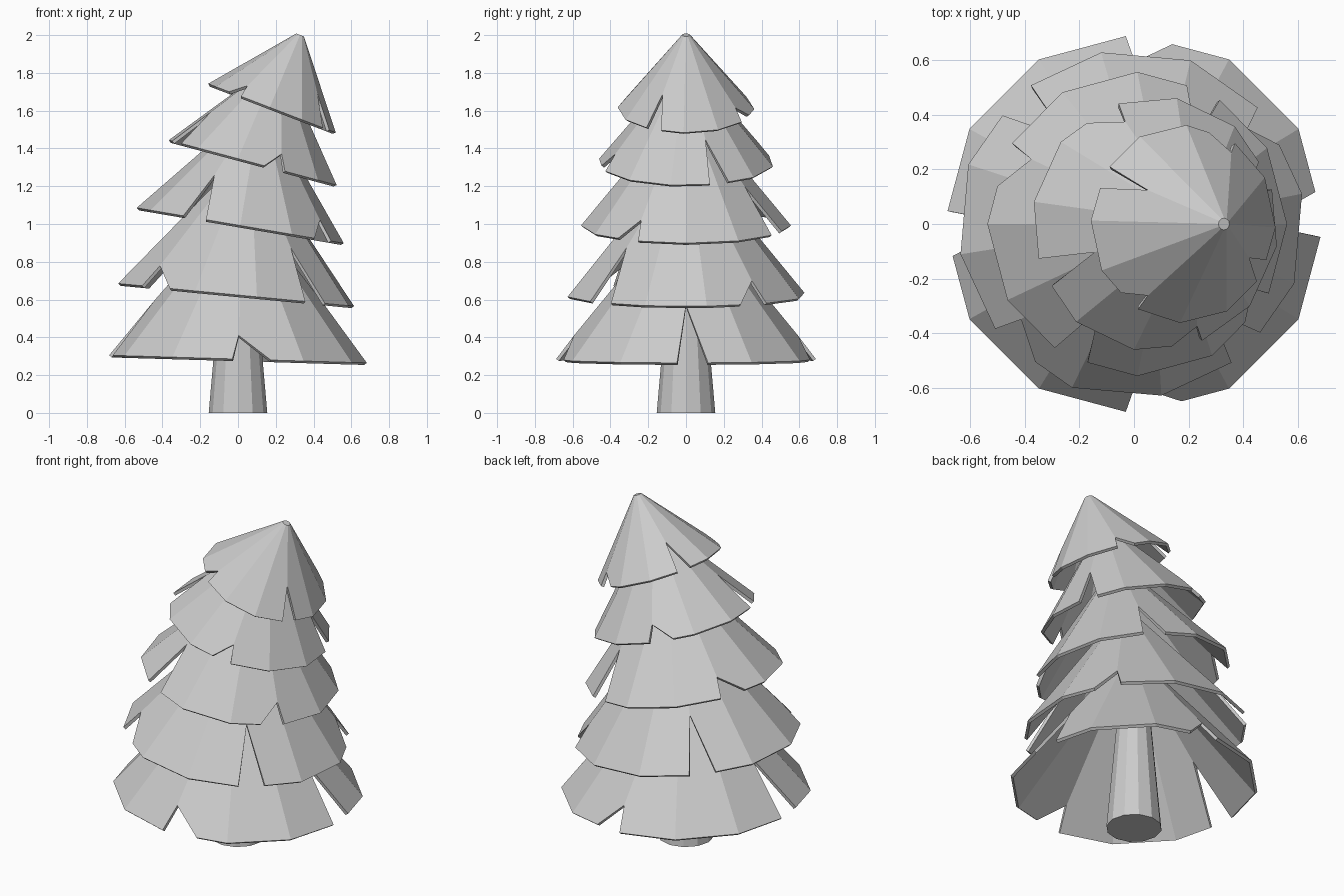
import bpy
from math import sin, cos, radians, pi
from mathutils import Matrix, Vector

if "Cube" in bpy.data.objects:
    bpy.data.objects.remove(bpy.data.objects["Cube"])

SIDES = 12
STEP = 360 / SIDES
TIP_R, TIP_H = 0.06, 1.147        # cone tip, relative to a rim radius of 1
# V notches: corner index -> (rim angle before, rim angle after, height)
NOTCHES = {0: (-4, 10, 0.43), 3: (-12, 2.5, 0.18),
           6: (-4, 10, 0.43), 9: (-2.5, 15, 0.18)}


def polar(r, deg, z):
    return Vector((r * cos(radians(deg)), r * sin(radians(deg)), z))


def on_rim(deg):
    """Point on the straight-sided rim at an angle."""
    local = (deg % STEP) - STEP / 2
    return polar(cos(pi / SIDES) / cos(radians(local)), deg, 0)


def build(name, polys, matrix):
    """Mesh object from face polygons, sharing coincident points."""
    index, verts, faces = {}, [], []
    for poly in polys:
        face = []
        for p in poly:
            key = tuple(round(c, 5) + 0.0 for c in p)
            if key not in index:
                index[key] = len(verts)
                verts.append(matrix @ p)
            face.append(index[key])
        faces.append(face)
    mesh = bpy.data.meshes.new(name)
    mesh.from_pydata(verts, [], faces)
    obj = bpy.data.objects.new(name, mesh)
    bpy.context.collection.objects.link(obj)
    return obj


def branch_tier(name, radius, x, z, tilt, turn):
    """Faceted cone skirt with four V notches, tilted towards +x."""
    polys = []
    for i in range(SIDES):
        a0, a1 = i * STEP, (i + 1) * STEP
        poly = [polar(TIP_R, a1, TIP_H), polar(TIP_R, a0, TIP_H)]
        for k, a, side in ((i, a0, 1), ((i + 1) % SIDES, a1, 0)):
            pts = [on_rim(a)]
            if k in NOTCHES:
                h = NOTCHES[k][2]
                apex = polar(1 - (1 - TIP_R) * h / TIP_H, a, h)
                pts = [apex, on_rim(a + NOTCHES[k][1 - (1 - side)])]
                if side == 0:
                    pts.reverse()
            poly += pts
        polys.append(poly)
    polys.append([polar(TIP_R, i * STEP, TIP_H) for i in range(SIDES)])
    matrix = (Matrix.Translation((x, 0, z)) @ Matrix.Rotation(radians(tilt), 4, 'Y')
              @ Matrix.Rotation(radians(turn), 4, 'Z') @ Matrix.Scale(radius, 4))
    tier = build(name, polys, matrix)
    shell = tier.modifiers.new("thickness", 'SOLIDIFY')
    shell.thickness = 0.018
    shell.offset = -1


# Trunk
bpy.ops.mesh.primitive_cone_add(vertices=SIDES, radius1=0.155, radius2=0.085,
                                depth=0.8, location=(0, 0, 0.4))
trunk = bpy.context.object
trunk.name = "trunk"
# turn so that corners lie on the axes
trunk.rotation_euler.z = 0

# Branch tiers from bottom to top: radius, x, z, tilt, turn
TIERS = [(0.695, 0.0, 0.285, 1.7, 0),
         (0.637, -0.01, 0.625, 5.5, -50),
         (0.556, 0.012, 0.992, 9.7, 240),
         (0.467, 0.078, 1.325, 15, 200),
         (0.362, 0.18, 1.613, 21, 148)]
for n, t in enumerate(TIERS, 1):
    branch_tier(f"branch_tier_{n}", *t)
